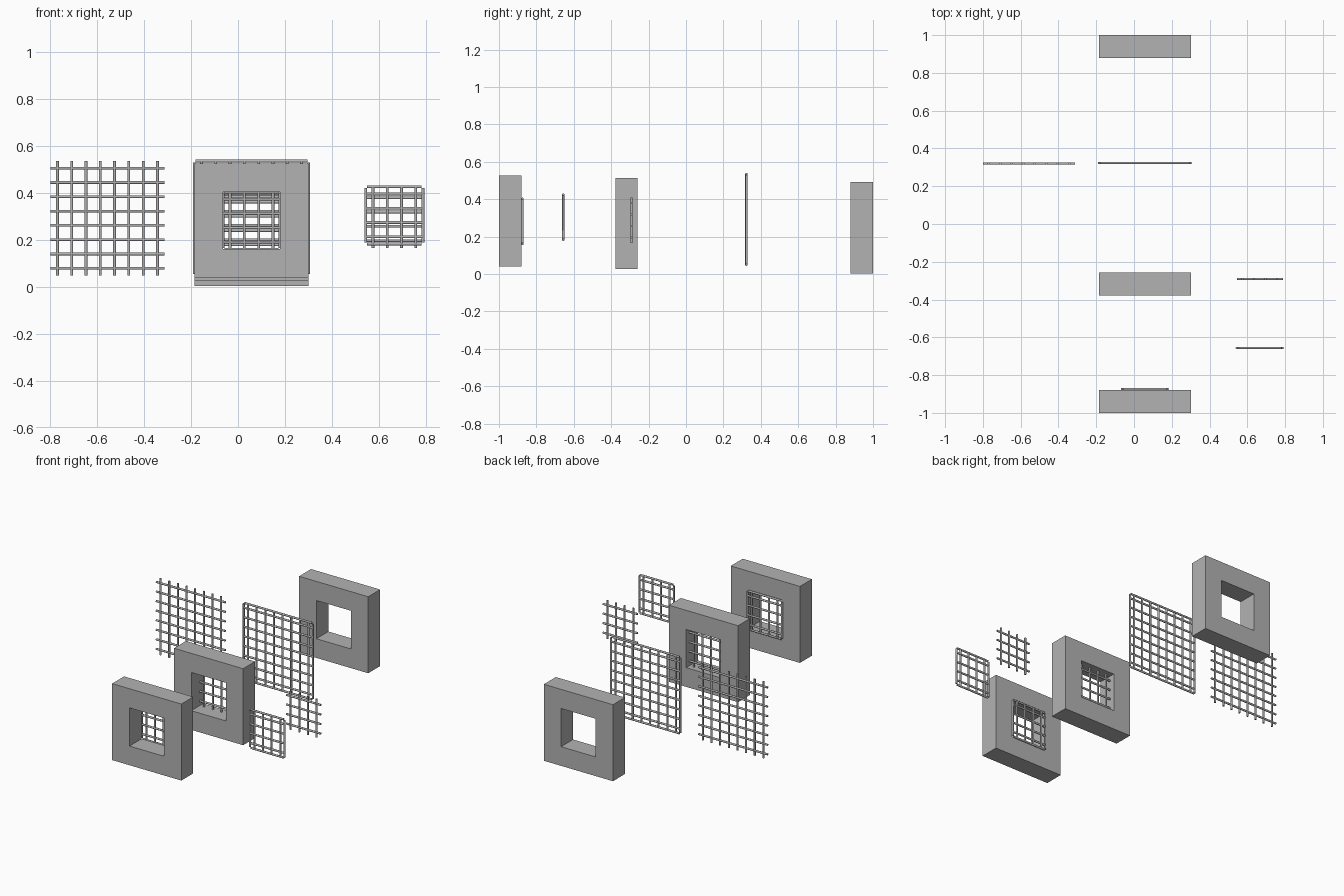
import bpy, bmesh, math
from mathutils import Matrix, Vector

if "Cube" in bpy.data.objects:
    bpy.data.objects.remove(bpy.data.objects["Cube"])

SIDE = 0.487      # wall width and height
HOLE = 0.243      # window opening
PITCH = SIDE / 8  # bar spacing
R = 0.0062        # bar radius
CX = 0.0575       # wall centre in x

gray = bpy.data.materials.new("plain gray")
gray.diffuse_color = (0.45, 0.45, 0.45, 1)
gray.use_nodes = True
gray.node_tree.nodes["Principled BSDF"].inputs["Base Color"].default_value = gray.diffuse_color


def finish(bm, name):
    bmesh.ops.recalc_face_normals(bm, faces=bm.faces)
    mesh = bpy.data.meshes.new(name)
    bm.to_mesh(mesh)
    bm.free()
    mesh.materials.append(gray)
    obj = bpy.data.objects.new(name, mesh)
    bpy.context.collection.objects.link(obj)
    return obj


def wall(name, y, z):
    """Square block with a square window through it."""
    bm = bmesh.new()
    rings = []
    for yy in (y - 0.06, y + 0.06):
        for s in (SIDE / 2, HOLE / 2):
            rings.append([bm.verts.new((CX + a * s, yy, z + b * s))
                          for a, b in ((-1, -1), (1, -1), (1, 1), (-1, 1))])
    fo, fi, bo, bi = rings
    for i in range(4):
        j = (i + 1) % 4
        for p, q in ((fo, fi), (fi, bi), (bi, bo), (bo, fo)):
            bm.faces.new((p[i], p[j], q[j], q[i]))
    finish(bm, name)


def rod(bm, centre, axis, length):
    turn = Matrix.Rotation(math.pi / 2, 4, 'Y') if axis == 'X' else Matrix()
    spin = Matrix.Rotation(math.pi / 8, 4, 'Z')
    bmesh.ops.create_cone(bm, cap_ends=True, segments=8, radius1=R, radius2=R,
                          depth=length,
                          matrix=Matrix.Translation(Vector(centre)) @ turn @ spin)


def grille(name, x, y, z, n, framed):
    """n by n crossing bars, with an optional border of four bars."""
    bm = bmesh.new()
    span = n * PITCH
    for i in range(n):
        d = (i - (n - 1) / 2) * PITCH
        rod(bm, (x + d, y, z), 'Z', span)
        rod(bm, (x, y, z + d), 'X', span)
    if framed:
        for s in (-1, 1):
            rod(bm, (x + s * span / 2, y, z), 'Z', span - 0.012)
            rod(bm, (x, y, z + s * span / 2), 'X', span - 0.012)
    obj = finish(bm, name)
    bpy.context.view_layer.objects.active = obj
    obj.select_set(True)
    bpy.ops.object.shade_smooth_by_angle(angle=math.radians(50))
    obj.select_set(False)


# Three walls in a row
wall("front_wall", -0.94, 0.2825)
wall("middle_wall", -0.318, 0.27)
wall("back_wall", 0.94, 0.2475)

# Window grilles fitted to the walls
grille("front_wall_grille", CX, -0.874, 0.2815, 4, True)
grille("middle_wall_grille", CX, -0.292, 0.27, 4, False)

# Loose grilles
grille("small_framed_grille", 0.666, -0.656, 0.304, 4, True)
grille("small_bare_grille", 0.666, -0.291, 0.288, 4, False)
grille("large_framed_grille", CX, 0.323, 0.292, 8, True)
grille("large_bare_grille", -0.556, 0.32, 0.292, 8, False)
